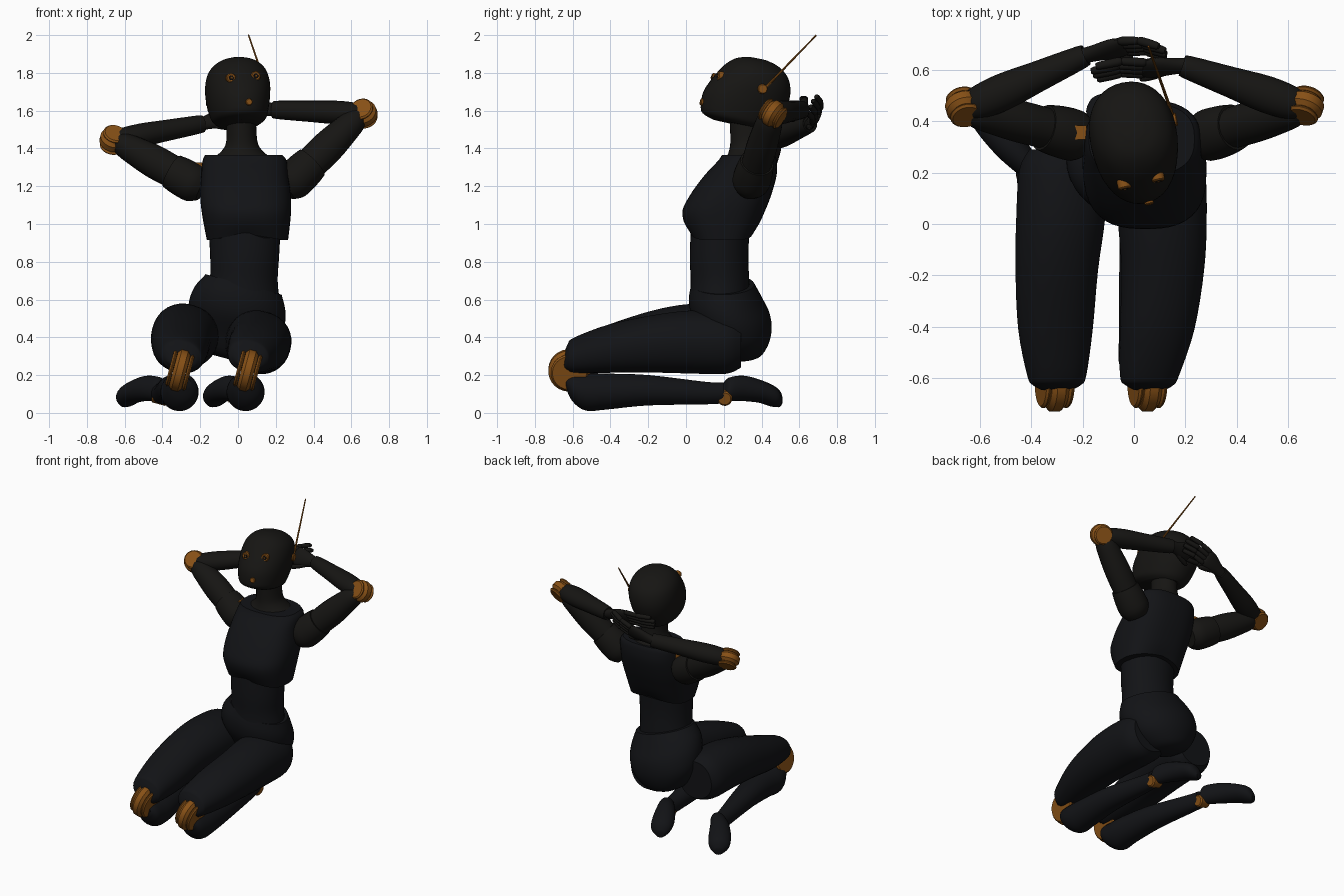
import bpy, bmesh, math
from mathutils import Vector as V, Matrix

if "Cube" in bpy.data.objects:
    bpy.data.objects.remove(bpy.data.objects["Cube"])


def material(name, col):
    m = bpy.data.materials.new(name)
    m.diffuse_color = (*col, 1)
    m.use_nodes = True
    m.node_tree.nodes["Principled BSDF"].inputs["Base Color"].default_value = m.diffuse_color
    return m


BODY = material("dark_shell", (0.006, 0.0065, 0.008))
SKIN = material("dark_skin", (0.008, 0.0075, 0.0065))
ORANGE = material("orange_joint", (0.24, 0.08, 0.008))


def finish(name, bm, mat, angle=40):
    bmesh.ops.recalc_face_normals(bm, faces=bm.faces)
    me = bpy.data.meshes.new(name)
    bm.to_mesh(me)
    bm.free()
    for p in me.polygons:
        p.use_smooth = True
    me.set_sharp_from_angle(angle=math.radians(angle))
    me.materials.append(mat)
    ob = bpy.data.objects.new(name, me)
    bpy.context.collection.objects.link(ob)
    return ob


def spline(rings, steps):
    # smooth interpolation through rings of (x, y, z, a, b)
    out, n = [], len(rings)
    for i in range(n - 1):
        p0, p1, p2, p3 = (rings[min(max(i + k, 0), n - 1)] for k in (-1, 0, 1, 2))
        for s in range(steps):
            t = s / steps
            out.append([0.5 * (2 * b + (c - a) * t + (2 * a - 5 * b + 4 * c - d) * t * t
                               + (3 * b - a - 3 * c + d) * t ** 3)
                        for a, b, c, d in zip(p0, p1, p2, p3)])
    return out + [list(rings[-1])]


def loft(name, rings, u, v, mat, power=2.0, n=28, steps=4):
    u, v = V(u).normalized(), V(v).normalized()
    bm, loops = bmesh.new(), []
    for x, y, z, a, b in spline(rings, steps):
        loop = []
        for i in range(n):
            c, s = math.cos(math.tau * i / n), math.sin(math.tau * i / n)
            c, s = (math.copysign(abs(k) ** (2 / power), k) for k in (c, s))
            loop.append(bm.verts.new(V((x, y, z)) + u * a * c + v * b * s))
        loops.append(loop)
    for p, q in zip(loops, loops[1:]):
        for i in range(n):
            j = (i + 1) % n
            bm.faces.new((p[i], p[j], q[j], q[i]))
    bm.faces.new(loops[0])
    bm.faces.new(loops[-1])
    return finish(name, bm, mat)


def limb(name, a, b, prof, mat, ref=(0, 0, 1), n=20, steps=3):
    # prof: (fraction along a-b, half width, half thickness along ref)
    a, b = V(a), V(b)
    d = (b - a).normalized()
    u = d.cross(V(ref)).normalized()
    return loft(name, [(*a.lerp(b, t), r, s) for t, r, s in prof], u, u.cross(d), mat, n=n, steps=steps)


def disc(name, c, axis, r, w, mat, bevel=0.2):
    k = bevel * min(r, w)
    h = w / 2
    a = V(axis).normalized()
    prof = [(-h, r - k), (-h + k, r), (h - k, r), (h, r - k)]
    u = a.orthogonal().normalized()
    return loft(name, [(*(V(c) + a * t), q, q) for t, q in prof], u, a.cross(u), mat, steps=1)


def hinge(name, c, axis, r, w):
    # broad central wheel with two lower cheeks
    a = V(axis).normalized()
    disc(name + "_wheel", c, a, r, w * 0.6, ORANGE, 0.25)
    for i, s in enumerate((-1, 1)):
        disc(f"{name}_cheek_{i}", V(c) + a * s * w * 0.4, a, r * 0.88, w * 0.18, ORANGE, 0.4)


# Torso
chest = loft("chest", [(.05, .19, .915, .215, .16), (.045, .195, 1.05, .235, .215), (.04, .235, 1.15, .24, .215),
                       (.035, .29, 1.26, .23, .19), (.035, .325, 1.335, .222, .155), (.03, .33, 1.365, .205, .14)],
             (1, 0, 0), (0, 1, 0), BODY, power=2.6, n=40)
for vert in chest.data.vertices:  # arched lower hem
    if vert.co.z < 1.0:
        vert.co.z += (1.0 - vert.co.z) * .4 * max(0, 1 - abs(vert.co.x - .04) / .2)
loft("waist", [(.02, .18, .60, .20, .16), (.03, .18, .70, .18, .155), (.035, .175, .82, .182, .155),
               (.035, .18, .96, .19, .155)], (1, 0, 0), (0, 1, 0), BODY, n=36)
U, W = (.965, 0, -.26), (.26, 0, .965)
loft("pelvis", [(.03, .195, .68, .208, .167), (.01, .21, .60, .25, .195), (-.01, .24, .51, .26, .207),
                (-.035, .275, .41, .23, .175), (-.06, .285, .32, .15, .125), (-.07, .285, .29, .07, .07)],
     U, (0, 1, 0), BODY, n=40)
loft("neck", [(.022, .34, 1.355, .15, .125), (.022, .335, 1.385, .11, .108), (.02, .33, 1.44, .082, .095),
              (.015, .325, 1.58, .08, .095)], (1, 0, 0), (0, 1, 0), SKIN)

# Head, turned and tipped back slightly
loft("head", [(.01, .285, 1.525, .10, .15), (.008, .272, 1.55, .135, .19), (.004, .283, 1.59, .152, .21),
              (0, .313, 1.66, .165, .225), (-.003, .35, 1.74, .168, .208), (-.005, .372, 1.81, .148, .17),
              (-.006, .378, 1.855, .1, .115), (-.006, .38, 1.875, .04, .05)],
     (.98, .2, 0), (-.2, .96, -.2), SKIN, n=40, power=2.15)
FACE = V((.2, -.95, .15)).normalized()
for i, e in enumerate(((-.043, .175, 1.768), (.087, .205, 1.778))):
    disc(f"eye_{i}", e, FACE, .026, .08, ORANGE)
    disc(f"pupil_{i}", V(e) + FACE * .038, FACE, .013, .008, BODY)
    disc(f"pupil_dot_{i}", V(e) + FACE * .041, FACE, .006, .008, ORANGE)
disc("mouth", (.055, .1, 1.643), FACE, .018, .05, ORANGE)
for i, s in enumerate((-1, 1)):
    disc(f"ear_{i}", (.157 * s, .385 + .02 * s, 1.715), (.98, .2, 0), .026, .02, ORANGE)
limb("antenna", (.158, .40, 1.70), (.056, .69, 2.0), [(0, .007, .007), (1, .004, .004)], ORANGE, n=8, steps=1)

# Legs: x position of thigh, shin and foot per side
for side, th, sh, toe, lift in (
        ("right", (.105, .11, .112, .09, .06), (.045, .04, .03, .005, -.005), (-.05, -.1, -.125), 0),
        ("left", (-.275, -.285, -.3, -.305, -.3), (-.30, -.31, -.34, -.39, -.41), (-.48, -.55, -.59), .035)):
    loft(side + "_thigh", [(th[0], .29, .37 + lift, .13, .13), (th[0], .21, .37 + lift, .17, .162),
                           (th[1], .02, .375 + lift, .172, .165), (th[2], -.18, .365 + lift * .7, .16, .15),
                           (th[3], -.41, .34, .145, .125), (th[4], -.59, .305, .115, .092),
                           (th[4], -.625, .295, .095, .07), (th[4], -.645, .27, .06, .04)],
         U, W, BODY, power=2.15, n=32)
    loft(side + "_shin", [(sh[0], -.635, .165, .05, .035), (sh[0], -.60, .135, .082, .075),
                          (sh[1], -.53, .112, .1, .1), (sh[1], -.42, .113, .098, .095),
                          (sh[2], -.2, .12, .088, .08), (sh[3], .1, .105, .058, .06),
                          (sh[4], .2, .105, .048, .055)], U, W, BODY, n=28)
    hinge(side + "_knee", (th[4] - .008, -.617, .225), U, .112, .115)
    disc(side + "_ankle", (sh[4], .205, .085), U, .04, .085, ORANGE)
    d = V((toe[2] - sh[4], .28, 0)).normalized()
    loft(side + "_foot", [(sh[4] + .005, .2, .115, .03, .045), (sh[4], .22, .125, .048, .065),
                          (toe[0], .3, .13, .063, .068), (toe[1], .40, .11, .074, .058),
                          (toe[2], .465, .082, .066, .05), (toe[2] - .015, .495, .055, .03, .026)],
         (d.y, -d.x, 0), (-.1, .2, .97), BODY, n=24)

# Arms raised, hands folded behind the head
ARMS = {
    "left": ((-.235, .345, 1.215), (-.65, .45, 1.445), (-.19, .655, 1.53), (-.04, .69, 1.575), (.13, .665, 1.64)),
    "right": ((.29, .345, 1.225), (.655, .455, 1.585), (.19, .615, 1.605), (.04, .605, 1.62), (-.17, .585, 1.62)),
}
for side, (s, e, w, k, t) in ARMS.items():
    sv, ev, wv, kv, tv = map(V, (s, e, w, k, t))
    sg = 1 if side == "right" else -1
    limb(side + "_shoulder", s, e, [(-.12, .07, .07), (-.02, .1, .1), (.15, .102, .1), (.28, .094, .09)],
         SKIN, ref=(0, 1, 0))
    limb(side + "_upper_arm", s, e, [(.25, .086, .08), (.5, .088, .082), (.75, .076, .076),
                                     (.9, .064, .068), (.98, .045, .05)], SKIN, ref=(0, 1, 0))
    limb(side + "_forearm", e, w, [(.0, .045, .042), (.08, .064, .056), (.3, .072, .062), (.6, .06, .056),
                                   (.97, .045, .048), (1, .036, .04)], SKIN)
    hinge(side + "_elbow", ev + V((.01 * sg, .005, 0)), (sv - ev).cross(wv - ev), .072, .115)
    # shoulder pin between chest and arm
    bm = bmesh.new()
    bmesh.ops.create_cube(bm, size=1, matrix=Matrix.Translation((.03 + sg * .245, .355, 1.265))
                          @ Matrix.Diagonal((.06, .055, .12, 1)))
    finish(side + "_shoulder_pin", bm, ORANGE)
    # palm, four fingers, thumb
    d = (kv - wv).normalized()
    up = V((0, .5, .87))
    spread = (up - d * d.dot(up)).normalized()
    limb(side + "_palm", w, k, [(-.1, .028, .034), (.2, .028, .04), (.7, .028, .06), (1, .021, .058),
                                (1.05, .012, .045)], SKIN, ref=spread)
    for i in range(4):
        f = i - 1.5
        a = kv + spread * f * .03
        b = kv.lerp(tv, 1 - .08 * abs(f - .3)) + spread * f * .034
        m = a.lerp(b, .5) + V((0, .012, 0))
        prof = [(-.05, .012, .012), (.1, .017, .016), (.9, .015, .014), (1.02, .008, .008)]
        limb(f"{side}_finger_{i}_base", a, m, prof, SKIN, n=10, steps=2)
        limb(f"{side}_finger_{i}_tip", m, b, prof, SKIN, n=10, steps=2)
    a = wv.lerp(kv, .35) - spread * .03
    limb(side + "_thumb", a, a + d * .11 - spread * .055, [(0, .014, .014), (.5, .017, .017), (.9, .013, .013),
                                                           (1, .007, .007)], SKIN, n=10, steps=2)
